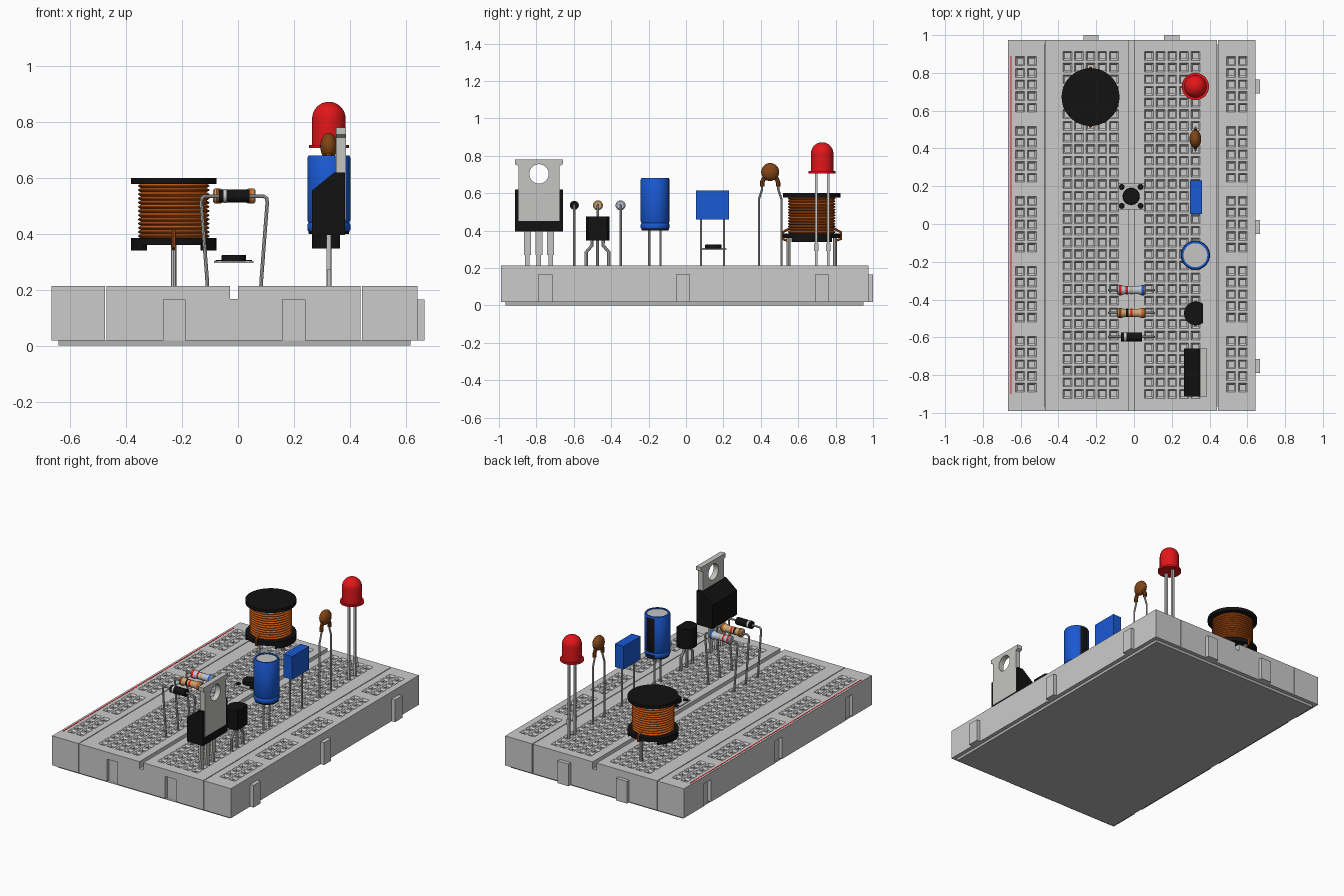
import bpy, bmesh, math
from mathutils import Vector

if "Cube" in bpy.data.objects:
    bpy.data.objects.remove(bpy.data.objects["Cube"])

COL = {"board_grey": (.6, .6, .6), "pad_grey": (.45, .45, .45), "lead_metal": (.56, .56, .54),
       "black": (.006, .006, .006), "copper": (.62, .11, .008), "red": (.75, .008, .01),
       "blue": (.01, .1, .65), "brown": (.22, .06, .008), "tan": (.62, .38, .17),
       "pale_blue": (.5, .58, .68)}
MAT = {}
for n, c in COL.items():
    MAT[n] = bpy.data.materials.new(n)
    MAT[n].diffuse_color = (*c, 1)


def make(name, bm, colours, rule=None, normals=True):
    if normals:
        bmesh.ops.remove_doubles(bm, verts=bm.verts, dist=1e-5)
        bmesh.ops.recalc_face_normals(bm, faces=bm.faces)
    bm.normal_update()
    me = bpy.data.meshes.new(name)
    for c in colours.split():
        me.materials.append(MAT[c])
    if rule:
        for f in bm.faces:
            f.material_index = rule(f)
    bm.to_mesh(me)
    bm.free()
    ob = bpy.data.objects.new(name, me)
    bpy.context.collection.objects.link(ob)
    return ob


def add_box(bm, x0, x1, y0, y1, z0, z1, open_top=False):
    v = [bm.verts.new((x, y, z)) for z in (z0, z1) for x, y in ((x0, y0), (x1, y0), (x1, y1), (x0, y1))]
    quads = [(3, 2, 1, 0), (0, 1, 5, 4), (1, 2, 6, 5), (2, 3, 7, 6), (3, 0, 4, 7), (4, 5, 6, 7)]
    for q in quads[:5 if open_top else 6]:
        bm.faces.new([v[i] for i in q])


def box(name, col, *b):
    bm = bmesh.new()
    add_box(bm, *b)
    return make(name, bm, col)


def lathe(name, prof, centre, col, axis="z", seg=40, rule=None):
    bm = bmesh.new()
    rings = []
    for r, h in prof:
        ring = []
        for i in range(seg):
            a = math.tau * (i + .5) / seg
            p, q = r * math.cos(a), r * math.sin(a)
            ring.append(bm.verts.new(Vector(centre) + Vector((p, q, h) if axis == "z" else (h, p, q))))
        rings.append(ring)
    for A, B in zip(rings, rings[1:]):
        for i in range(seg):
            j = (i + 1) % seg
            bm.faces.new((A[i], A[j], B[j], B[i]))
    return make(name, bm, col, rule)


def prism(name, pts, axis, a, b, col):
    place = {"x": lambda p, h: (h, *p), "y": lambda p, h: (p[0], h, p[1]), "z": lambda p, h: (*p, h)}[axis]
    bm = bmesh.new()
    A, B = ([bm.verts.new(place(p, h)) for p in pts] for h in (a, b))
    bm.faces.new(A)
    bm.faces.new(B)
    for i in range(len(A)):
        j = (i + 1) % len(A)
        bm.faces.new((A[i], A[j], B[j], B[i]))
    return make(name, bm, col)


def wire(name, pts, r, col="lead_metal"):
    cu = bpy.data.curves.new(name, "CURVE")
    cu.dimensions, cu.bevel_depth, cu.bevel_resolution, cu.use_fill_caps = "3D", r, 2, True
    s = cu.splines.new("POLY")
    s.points.add(len(pts) - 1)
    for p, q in zip(s.points, pts):
        p.co = (*q, 1)
    cu.materials.append(MAT[col])
    ob = bpy.data.objects.new(name, cu)
    bpy.context.collection.objects.link(ob)
    bpy.ops.object.select_all(action="DESELECT")
    ob.select_set(True)
    bpy.context.view_layer.objects.active = ob
    bpy.ops.object.convert(target="MESH")


# ---- breadboard ----
P, T, Z0, F, B, D = .0617, .213, .018, -.99, .975, .025
ROWS = [.89 - P * i for i in range(30)]
RAILS = [.862 - P * i for i in range(29) if i % 6 != 5]
SLOTX, SLOTY = [(-.267, -.189), (.16, .24)], [(-.79, -.715), (-.053, .022), (.69, .765)]


def section(name, x0, x1, cols, rows, left_edge=False):
    """Block with a pierced top: square funnel holes on a grid."""
    bm = bmesh.new()
    h, k = .0235, .0145
    xs = [x0] + [c + s for c in cols for s in (-h, h)] + [x1]
    ys = [F] + [c + s for c in sorted(rows) for s in (-h, h)] + [B]

    def loop(xa, xb, ya, yb, z):
        return [bm.verts.new(p) for p in ((xa, ya, z), (xb, ya, z), (xb, yb, z), (xa, yb, z))]
    for i in range(len(xs) - 1):
        for j in range(len(ys) - 1):
            top = loop(xs[i], xs[i + 1], ys[j], ys[j + 1], T)
            if not (i % 2 and j % 2):
                bm.faces.new(top)
                continue
            cx, cy = (xs[i] + xs[i + 1]) / 2, (ys[j] + ys[j + 1]) / 2
            rings = [top] + [loop(cx - k, cx + k, cy - k, cy + k, z) for z in (T - .012, T - .05)]
            for a, b in zip(rings, rings[1:]):
                for n in range(4):
                    m = (n + 1) % 4
                    bm.faces.new((a[n], a[m], b[m], b[n]))
            bm.faces.new(rings[-1])
    xi = x0 + D if left_edge else x0
    add_box(bm, xi, x1, F + D, B, Z0, T, True)
    # strips around the sockets in the front and left walls
    cuts = [s for s in SLOTX if x0 < s[0] < x1]
    e = [x0] + [v for s in cuts for v in s] + [x1]
    for n in range(len(e) - 1):
        add_box(bm, e[n], e[n + 1], F, F + D, .165 if n % 2 else Z0, T - .0005)
    if left_edge:
        e = [F + D] + [v for s in SLOTY for v in s] + [B]
        for n in range(len(e) - 1):
            add_box(bm, x0, xi, e[n], e[n + 1], .165 if n % 2 else Z0, T - .0005)
    make(name, bm, "board_grey", normals=False)


MID = -.0135
near = [.0927 + .0617 * i for i in range(5)]
section("left_rail", -.667, -.475, [-.603, -.541], RAILS, True)
section("left_block", -.470, -.028, sorted(MID - n for n in near), ROWS)
section("right_block", 0, .439, [MID + n for n in near], ROWS)
section("right_rail", .444, .642, [.514, .576], RAILS)
box("groove_floor", "board_grey", -.028, 0, F, B, Z0, .167)
box("adhesive_pad", "pad_grey", -.642, .617, F + D, B - D, 0, Z0)
box("rail_line", "red", -.655, -.648, -.9, .89, T, T + .001)
for a, b in SLOTX:
    box("back_tab", "board_grey", a, b, B, 1.0, Z0, .165)
for a, b in SLOTY:
    box("side_tab", "board_grey", .642, .667, a, b, Z0, .165)

X, LOW = .325, .165
# ---- red light ----
dome = [(.06 * math.cos(a), .812 + .06 * math.sin(a)) for a in [math.pi / 2 * i / 10 for i in range(11)]]
lathe("light_bulb", [(0, .706), (.072, .706), (.072, .718), (.06, .718)] + dome, (X, .728, 0), "red")
for y in (.697, .760):
    box("light_leg", "lead_metal", X - .007, X + .007, y - .007, y + .007, LOW, .71)
    box("light_leg_stop", "lead_metal", X - .008, X + .008, y - .012, y + .012, .29, .33)

# ---- ceramic disc capacitor ----
lens = [(.048 * math.sin(math.pi * i / 12), -.031 * math.cos(math.pi * i / 12)) for i in range(13)]
lathe("ceramic_disc", lens, (X, .45, .713), "brown", "x")
for s in (-1, 1):
    wire("ceramic_leg", [(X, .45 + s * d, z) for d, z in ((.06, LOW), (.06, .57), (.043, .62), (.043, .66))], .006)
    wire("ceramic_leg_coat", [(X, .45 + s * d, z) for d, z in ((.043, .635), (.042, .66), (.028, .69))], .012, "brown")

# ---- film capacitor ----
box("film_body", "blue", .296, .36, .053, .23, .46, .613)
for y in (.08, .203):
    wire("film_leg", [(X, y, LOW), (X, y, .47)], .006)

# ---- electrolytic capacitor ----
lathe("can_body", [(0, .4), (.072, .4), (.074, .41), (.0775, .415), (.0775, .432), (.073, .44), (.0775, .448),
                   (.0775, .672), (.073, .68), (.063, .68), (.063, .674), (0, .674)], (X, -.165, 0),
      "blue black lead_metal",
      rule=lambda f: 1 if f.calc_center_median().z < .412 or f.normal.y > .9 and f.calc_center_median().y > -.11
      else 2 if f.normal.z > .9 and f.calc_center_median().z < .678 and f.calc_center_median().z > .6 else 0)
for y in (-.196, -.137):
    wire("can_leg", [(X, y, LOW), (X, y, .41)], .006)

# ---- small transistor ----
arc = [math.radians(54 + 252 * i / 24) for i in range(25)]
prism("transistor_body", [(.328 + .063 * math.cos(a), -.473 + .063 * math.sin(a)) for a in arc], "z", .347, .476, "black")
for s in (-1, 0, 1):
    wire("transistor_leg", [(X, -.473 + s * d, z) for d, z in ((.06, LOW), (.06, .285), (.03, .32), (.03, .35))], .009)

# ---- power regulator ----
prism("regulator_body", [(.265, .396), (.383, .396), (.383, .62), (.345, .62), (.265, .555)], "y", -.914, -.658, "black")
hole = [(.052 * math.sin(a), .703 - .052 * math.cos(a)) for a in [math.pi * i / 14 for i in range(15)]]
for s in (-1, 1):
    half = [(0, .45)] + hole + [(0, .78), (.128, .78), (.128, .755), (.11, .745), (.11, .45)]
    prism("regulator_tab", [(-.786 + s * y, z) for y, z in half], "x", .35, .386, "lead_metal")
for y in (-.848, -.786, -.724):
    box("regulator_leg_top", "lead_metal", X - .008, X + .008, y - .018, y + .018, .27, .4)
    box("regulator_leg", "lead_metal", X - .007, X + .007, y - .012, y + .012, LOW, .27)

# ---- axial parts: two resistors and a diode ----
BONE = [(0, -.076), (.02, -.076), (.027, -.07), (.027, -.05), (.022, -.04)]
ROD = [(0, -.055), (.024, -.055)]
for name, y, col, prof, bands in (
        ("small_resistor", -.35, "pale_blue", BONE, [(-.06, .0275, "red"), (-.025, .0228, "red"), (0, .0228, "tan"), (.06, .0275, "blue")]),
        ("large_resistor", -.471, "tan", BONE, [(-.06, .0275, "brown"), (-.022, .0228, "black"), (0, .0228, "red"), (.06, .0275, "copper")]),
        ("diode", -.597, "black", ROD, [(-.033, .0247, "lead_metal")])):
    c = (MID, y, .535)
    lathe(name, prof + [(r, -h) for r, h in reversed(prof)], c, col, "x", 24)
    for h, r, bc in bands:
        lathe(name + "_band", [(r, h - .006), (r, h + .006)], c, bc, "x", 24)
    for s in (-1, 1):
        path = ((.093, LOW), (.098, .25), (.118, .51), (.116, .527), (.105, .535), (.05, .535))
        wire(name + "_lead", [(MID + s * d, y, z) for d, z in path], .0065)

# ---- push button ----
bx, by = -.015, .146
box("button_plate", "lead_metal", bx - .07, bx + .07, by - .07, by + .07, .295, .303)
lathe("button_cap", [(0, .3), (.045, .3), (.043, .325), (0, .325)], (bx, by, 0), "black")
for sx in (-1, 1):
    for sy in (-1, 1):
        lathe("button_rivet", [(.016, .302), (.016, .307), (0, .307)], (bx + sx * .05, by + sy * .05, 0), "black", seg=16)

# ---- inductor ----
ix, iy = -.23, .672
lathe("coil_top_disc", [(0, .578), (.153, .578), (.153, .6), (0, .6)], (ix, iy, 0), "black", seg=56)
lathe("coil_bottom_disc", [(0, .36), (.153, .36), (.153, .385), (0, .385)], (ix, iy, 0), "black", seg=56)
turns = [(.117 + .011 * abs(math.sin(math.pi * i / 5)), .384 + .195 * i / 65) for i in range(66)]
lathe("coil_winding", turns, (ix, iy, 0), "copper", seg=48)
for s in (0, math.pi):
    a = [s + math.radians(-45 + 9 * i) for i in range(11)]
    pts = [(.153, t) for t in a] + [(.135, t) for t in reversed(a)]
    prism("coil_foot", [(ix + r * math.cos(t), iy + r * math.sin(t)) for r, t in pts], "z", .34, .362, "black")
for s in (-1, 1):
    wire("coil_leg", [(ix, iy + s * .124, LOW), (ix, iy + s * .124, .365)], .01)
    wire("coil_tail", [(ix, iy + s * d, z) for d, z in ((.12, .41), (.157, .39), (.157, .355), (.124, .345))], .007, "copper")

# round parts smooth, hard edges kept
bpy.ops.object.select_all(action="SELECT")
bpy.context.view_layer.objects.active = bpy.context.selected_objects[0]
bpy.ops.object.shade_smooth_by_angle(angle=math.radians(35))

for m in bpy.data.materials:
    if m.users and not m.is_grease_pencil:
        m.use_nodes = True
        m.node_tree.nodes["Principled BSDF"].inputs["Base Color"].default_value = m.diffuse_color
